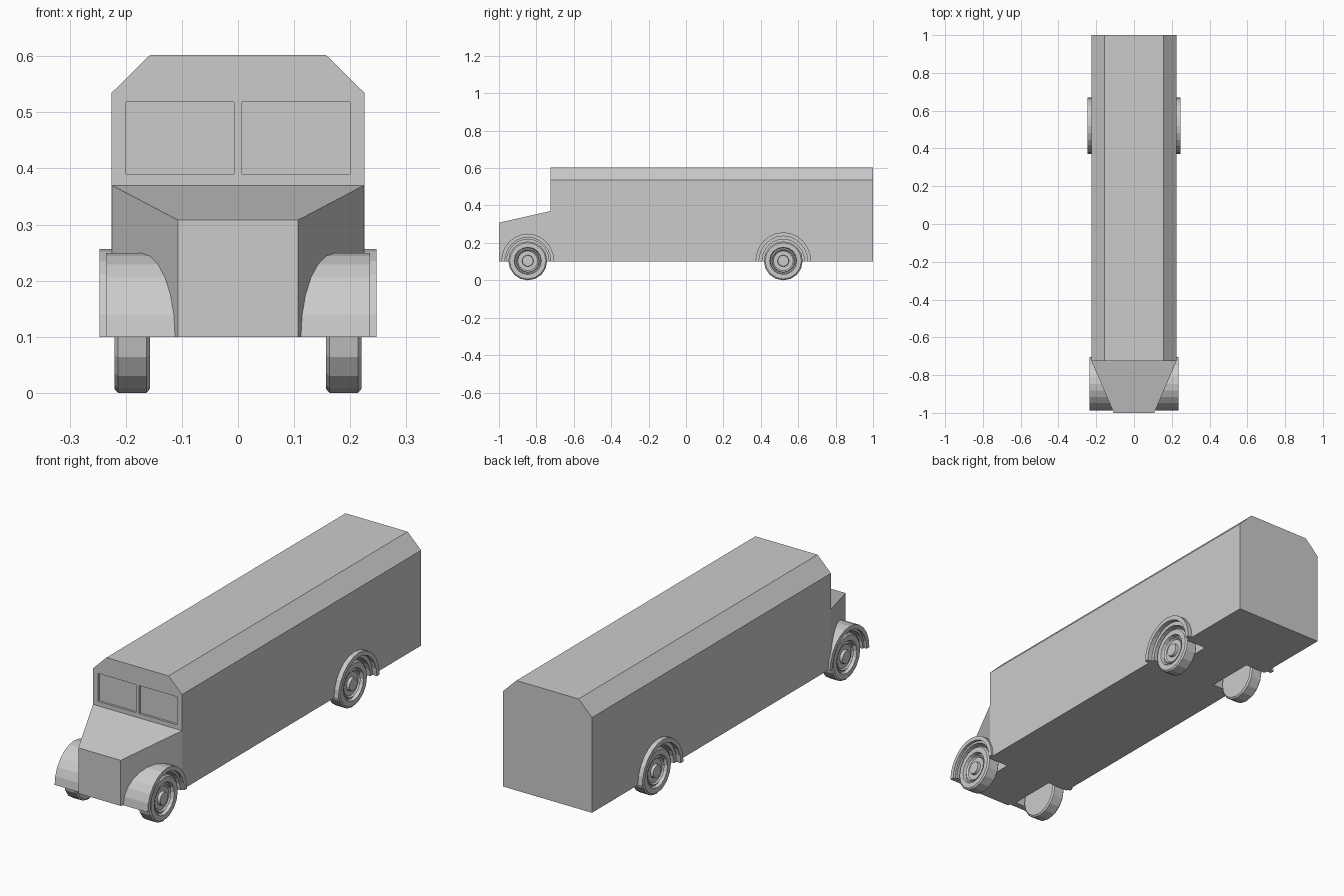
import bpy, bmesh, math

if "Cube" in bpy.data.objects:
    bpy.data.objects.remove(bpy.data.objects["Cube"])


def make(name, verts, faces):
    me = bpy.data.meshes.new(name)
    me.from_pydata(verts, [], faces)
    bm = bmesh.new()
    bm.from_mesh(me)
    bmesh.ops.remove_doubles(bm, verts=bm.verts, dist=1e-5)
    bmesh.ops.recalc_face_normals(bm, faces=bm.faces)
    bm.to_mesh(me)
    bm.free()
    ob = bpy.data.objects.new(name, me)
    bpy.context.collection.objects.link(ob)
    return ob


def loft(name, a, b):
    """Solid between two matching outlines."""
    n = len(a)
    faces = [(i, (i + 1) % n, n + (i + 1) % n, n + i) for i in range(n)]
    return make(name, a + b, faces + [tuple(range(n)), tuple(range(n, 2 * n))])


def lathe(name, profile, side, cy, cz, steps, arc=2 * math.pi, zscale=1.0, phase=0.0):
    """Spin an (x, radius) outline about the x axis; side mirrors it."""
    full = arc > 6
    rows = steps if full else steps + 1
    n = len(profile)
    verts = []
    for i in range(rows):
        t = phase + arc * i / steps
        verts += [(side * x, cy + r * math.cos(t), cz + zscale * r * math.sin(t))
                  for x, r in profile]
    closed = not full
    faces = []
    for i in range(steps):
        j = (i + 1) % rows
        for k in range(n if closed else n - 1):
            m = (k + 1) % n
            q = [i * n + k, i * n + m, j * n + m, j * n + k]
            if profile[k][1] == 0:
                q = q[:3]
            elif profile[m][1] == 0:
                q = [q[0], q[1], q[3]]
            faces.append(q)
    if closed:
        faces += [tuple(range(n)), tuple(range(steps * n, rows * n))]
    return make(name, verts, faces)


def cut(target, cutter):
    cutter.hide_render = True
    cutter.hide_viewport = True
    mod = target.modifiers.new("cut", "BOOLEAN")
    mod.operation = "DIFFERENCE"
    mod.solver = "EXACT"
    mod.object = cutter


# Main body with chamfered roof edges
W, FLOOR, CAB = 0.225, 0.10, -0.725
section = [(-W, FLOOR), (W, FLOOR), (W, 0.535), (0.157, 0.602), (-0.157, 0.602), (-W, 0.535)]
body = loft("body", [(x, CAB, z) for x, z in section], [(x, 1, z) for x, z in section])

# Tapered hood
def rect(w, y, z):
    return [(-w, y, FLOOR), (w, y, FLOOR), (w, y, z), (-w, y, z)]

hood = loft("hood", rect(0.107, -1, 0.308), rect(W, CAB, 0.37))

for s, side in ((1, "right"), (-1, "left")):
    # Recessed windscreen pane
    pane = [(0.007, 0.39), (0.20, 0.39), (0.20, 0.518), (0.007, 0.518)]
    cut(body, loft("windscreen_cutter_" + side,
                   [(s * x, CAB - 0.05, z) for x, z in pane],
                   [(s * x, CAB + 0.01, z) for x, z in pane]))

    for end, y, r, x_in, x_out, part in (("front", -0.846, 0.142, 0.105, 0.235, hood),
                                         ("rear", 0.52, 0.149, 0.20, 0.247, body)):
        tag = end + "_" + side
        # Wheel well
        cut(part, lathe("well_cutter_" + tag,
                        [(0.12, 0), (0.12, 0.114), (0.30, 0.114), (0.30, 0)],
                        s, y, FLOOR, 24, zscale=1.05))
        # Fender arch with stepped lip
        lathe("fender_" + tag,
              [(x_in, r), (x_out, r), (x_out, r - 0.019), (0.222, r - 0.019),
               (0.222, 0.1135), (x_in, 0.1135)],
              s, y, FLOOR, 12, math.pi, 1.05)
        # Tyre, rim and hub
        lathe("wheel_" + tag,
              [(0.157, 0), (0.157, 0.097), (0.163, 0.104), (0.214, 0.104), (0.22, 0.097),
               (0.22, 0.073), (0.206, 0.069), (0.206, 0.063), (0.213, 0.060),
               (0.206, 0.053), (0.206, 0.031), (0.219, 0.029), (0.219, 0)],
              s, y, 0.104, 16)
